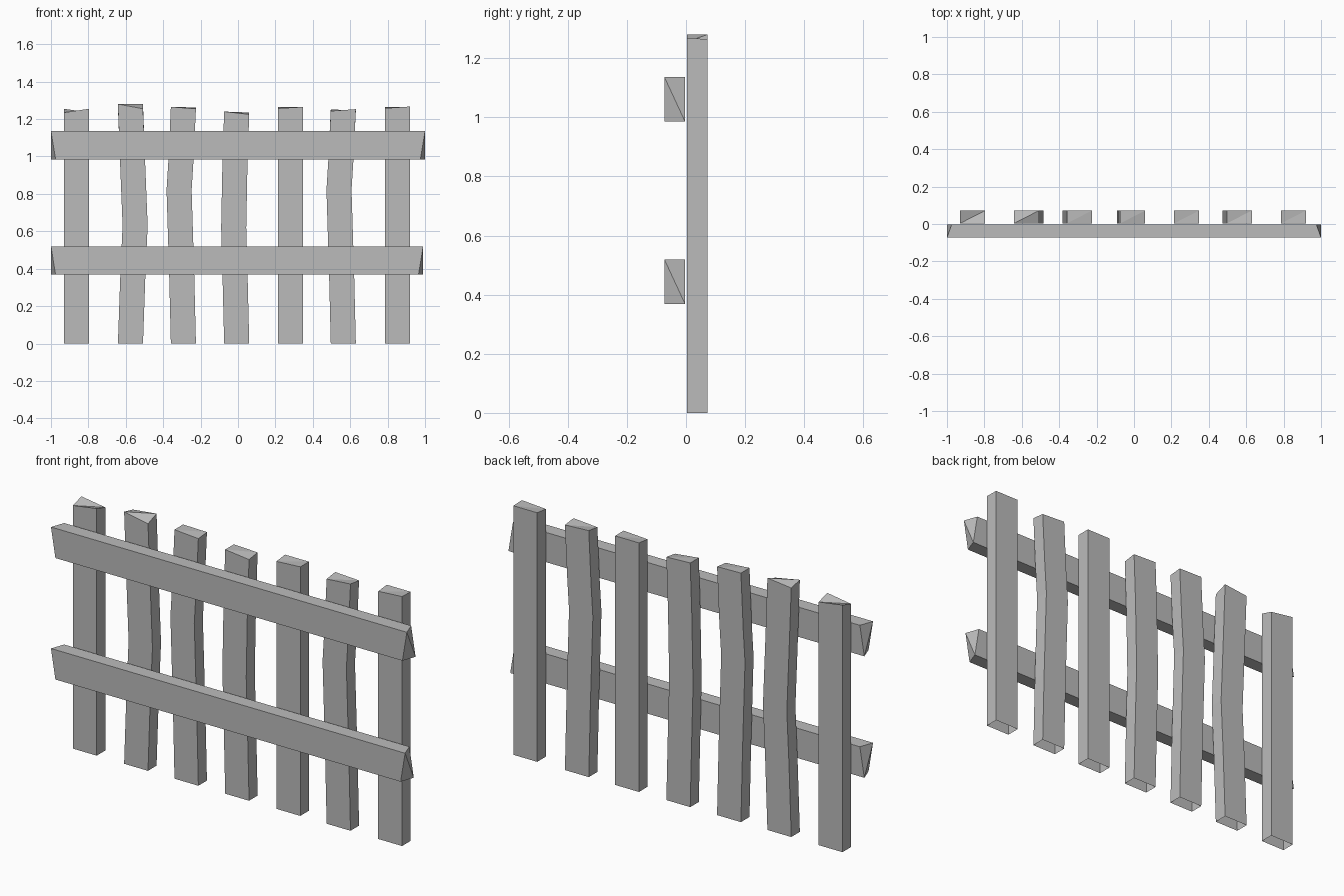
import bpy

cube = bpy.data.objects.get("Cube")
if cube:
    bpy.data.objects.remove(cube, do_unlink=True)

grey = bpy.data.materials.new("plain grey")
grey.use_nodes = True
grey.diffuse_color = (0.5, 0.5, 0.5, 1)
grey.node_tree.nodes["Principled BSDF"].inputs["Base Color"].default_value = (0.5, 0.5, 0.5, 1)


def loft(name, rings, cap_start):
    """Skin four-cornered rings into a board; each cap folds on its diagonal."""
    verts = [v for ring in rings for v in ring]
    faces = []
    for r in range(len(rings) - 1):
        a, b = 4 * r, 4 * r + 4
        for i in range(4):
            j = (i + 1) % 4
            faces.append((a + i, a + j, b + j, b + i))
    e = len(verts) - 4
    faces += [(e, e + 1, e + 2), (e, e + 2, e + 3)]
    if cap_start:
        faces += [(0, 2, 1), (0, 3, 2)]
    mesh = bpy.data.meshes.new(name)
    mesh.from_pydata(verts, [], faces)
    mesh.materials.append(grey)
    obj = bpy.data.objects.new(name, mesh)
    bpy.context.collection.objects.link(obj)


# Pickets: warped boards, open underneath, with roughly sawn tops
HALF, FRONT, BACK = 0.067, 0.003, 0.072
STRAIGHT = []
BOW_RIGHT = [(0.37, 0.013), (0.63, 0.025), (0.98, 0.011)]
BOW_LEFT = [(0.37, -0.009), (0.62, -0.016), (0.98, -0.009)]
HIGH_BOW = [(0.37, -0.009), (0.82, -0.023), (0.98, -0.013)]

# centre x, bend, top heights: front left, front right, back right, back left
pickets = [
    (-0.863, STRAIGHT, (1.235, 1.255, 1.235, 1.255)),
    (-0.575, BOW_RIGHT, (1.28, 1.255, 1.28, 1.265)),
    (-0.292, HIGH_BOW, (1.265, 1.255, 1.262, 1.265)),
    (-0.007, BOW_LEFT, (1.24, 1.225, 1.235, 1.24)),
    (0.281, STRAIGHT, (1.257, 1.265, 1.265, 1.265)),
    (0.563, HIGH_BOW, (1.243, 1.253, 1.245, 1.252)),
    (0.853, STRAIGHT, (1.258, 1.267, 1.265, 1.265)),
]


def picket_ring(x, heights):
    corners = [(-HALF, FRONT), (HALF, FRONT), (HALF, BACK), (-HALF, BACK)]
    return [(x + cx, cy, z) for (cx, cy), z in zip(corners, heights)]


for n, (x, bend, top) in enumerate(pickets):
    rings = [picket_ring(x, [0] * 4)]
    rings += [picket_ring(x + dx, [z] * 4) for z, dx in bend]
    rings.append(picket_ring(x, top))
    loft(f"picket_{n + 1}", rings, False)


# Rails: long boards in front, with twisted end cuts
def rail_ring(x, inset, low, high):
    return [(x, -0.073, high), (x - inset, -0.073, low),
            (x, -0.003, low), (x - inset, -0.003, high)]


for name, low, end in (("lower_rail", 0.368, 0.99), ("upper_rail", 0.985, 1.0)):
    high = low + 0.151
    loft(name, [rail_ring(-1, -0.025, low, high), rail_ring(end, 0.025, low, high)], True)
